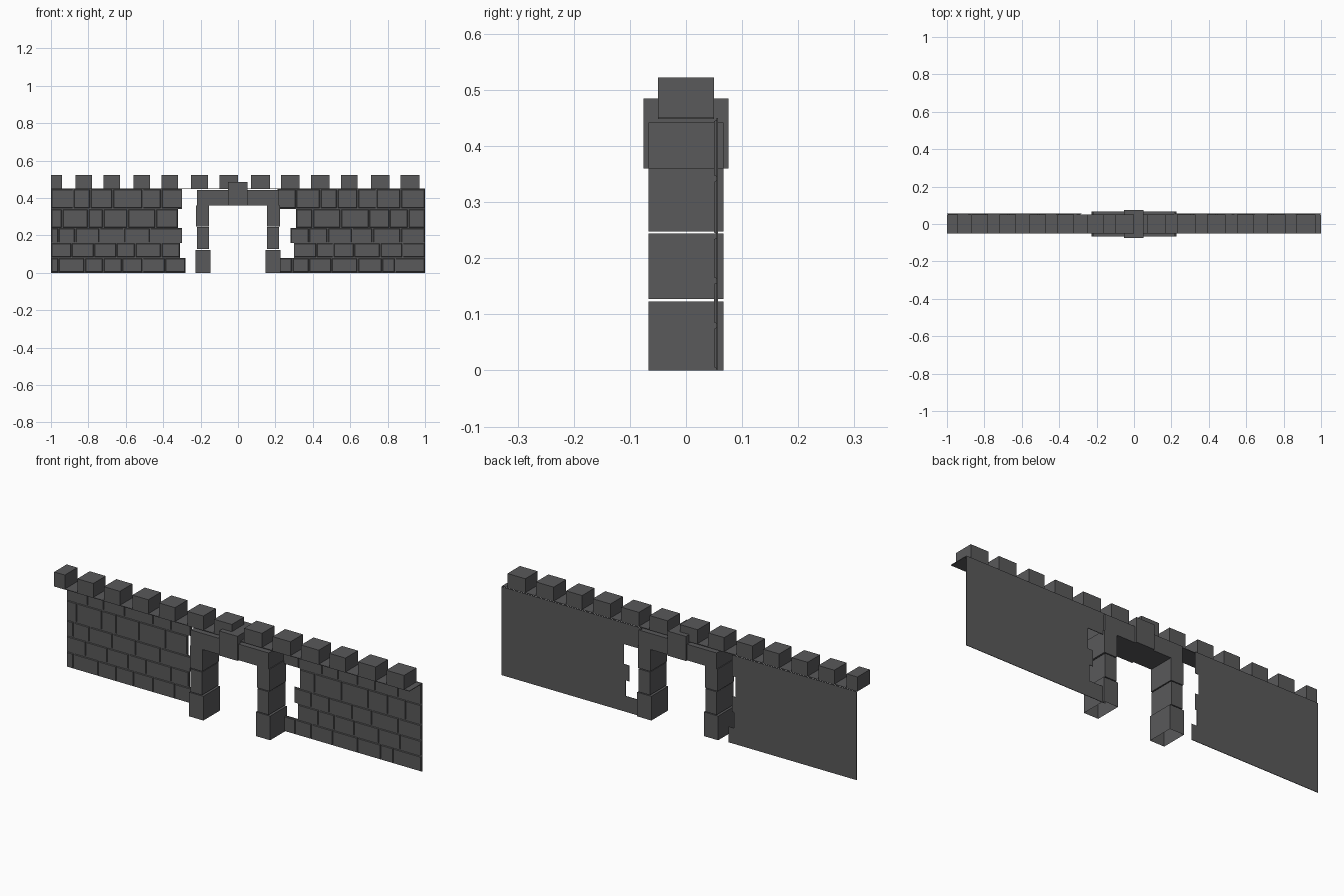
import bpy
import bmesh

old = bpy.data.objects.get("Cube")
if old:
    bpy.data.objects.remove(old, do_unlink=True)

# Single stone colour
stone = bpy.data.materials.new("dark_grey_stone")
stone.use_nodes = True
colour = (0.1, 0.1, 0.103, 1)
stone.diffuse_color = colour
bsdf = stone.node_tree.nodes["Principled BSDF"]
bsdf.inputs["Base Color"].default_value = colour
bsdf.inputs["Roughness"].default_value = 0.9

DEPTH = 0.05      # half depth of the walkway, also the brick face plane
MORTAR = 0.0545   # front plane of the mortar
BACK = 0.057      # rear plane of the wall
GAP = 0.006       # half width of a mortar joint


def finish(name, bm):
    mesh = bpy.data.meshes.new(name)
    bm.to_mesh(mesh)
    bm.free()
    mesh.materials.append(stone)
    obj = bpy.data.objects.new(name, mesh)
    bpy.context.collection.objects.link(obj)
    return obj


def add_box(bm, x, y, z, taper=0.0, open_bottom=False):
    """Box between the given ranges; taper narrows its front (-y) face."""
    geom = bmesh.ops.create_cube(bm, size=1)
    for v in geom["verts"]:
        inset = taper if v.co.y < 0 else 0
        pick = [span[0 if c < 0 else 1] for span, c in zip((x, y, z), v.co)]
        pick[0] += inset if v.co.x < 0 else -inset
        pick[2] += inset if v.co.z < 0 else -inset
        v.co = pick
    if open_bottom:
        faces = {f for v in geom["verts"] for f in v.link_faces}
        low = min(faces, key=lambda f: f.calc_center_median().z)
        bmesh.ops.delete(bm, geom=[low], context="FACES_ONLY")


# Brick courses: heights, and joints along x in hundredths
levels = [0, 0.08, 0.16, 0.24, 0.342, 0.45]
courses = {
    "right": [
        (-100, -96, -82, -72, -62, -51, -39, -28),
        (-100, -89, -77, -65, -55, -41, -31),
        (-100, -96, -87, -74, -61, -47, -30),
        (-100, -94, -80, -72, -59, -44, -32),
        (-100, -88, -79, -67, -51, -41, -30),
    ],
    "left": [
        (21, 29, 38, 50, 64, 77, 84, 100),
        (30, 42, 51, 62, 76, 88, 100),
        (28, 38, 48, 61, 72, 87, 100),
        (31, 40, 55, 70, 81, 91, 100),
        (21, 31, 44, 53, 64, 74, 87, 100),
    ],
}

for side, rows in courses.items():
    # Raised bricks with sloped edges
    bm = bmesh.new()
    for joints, low, high in zip(rows, levels, levels[1:]):
        for a, b in zip(joints, joints[1:]):
            add_box(bm, (a / 100 + GAP / 2, b / 100 - GAP / 2),
                    (DEPTH, MORTAR + 0.001),
                    (low + GAP / 2, high - GAP / 2), taper=GAP / 2)
    finish(side + "_wall_bricks", bm)

    # Mortar sheet whose inner edge steps with the courses
    end, inner = (-1, -1) if side == "right" else (1, 0)
    outline = [(end, levels[0])]
    for joints, low, high in zip(rows, levels, levels[1:]):
        outline += [(joints[inner] / 100, low), (joints[inner] / 100, high)]
    outline.append((end, levels[-1]))
    bm = bmesh.new()
    face = bm.faces.new([bm.verts.new((x, MORTAR, z)) for x, z in outline])
    moved = bmesh.ops.extrude_face_region(bm, geom=[face], use_keep_orig=True)
    for item in moved["geom"]:
        if isinstance(item, bmesh.types.BMVert):
            item.co.y = BACK
    bmesh.ops.recalc_face_normals(bm, faces=bm.faces)
    finish(side + "_wall_backing", bm)

# Thin walkway along the top
bm = bmesh.new()
add_box(bm, (-1, 1), (-DEPTH, DEPTH), (0.448, 0.451))
finish("walkway", bm)

# Battlements
merlons = [(-100, -94), (-87, -78), (-72, -63), (-56, -47), (-41, -32),
           (-25, -16), (-10, 0), (7, 17), (23, 33), (39, 49),
           (55, 64), (71, 81), (87, 97)]
bm = bmesh.new()
for a, b in merlons:
    add_box(bm, (a / 100, b / 100), (-DEPTH, DEPTH), (0.45, 0.522))
finish("battlements", bm)

# Gate pillars of three blocks, lintels on both sides, and keystone
blocks = [(0.148, 0.228, 0, 0.123), (0.156, 0.22, 0.127, 0.244),
          (0.154, 0.224, 0.248, 0.36)]
for side, s in (("left", 1), ("right", -1)):
    bm = bmesh.new()
    for a, b, low, high in blocks:
        add_box(bm, sorted((s * a, s * b)), (-0.067, 0.067), (low, high),
                open_bottom=low == 0)
    finish(side + "_gate_pillar", bm)
    bm = bmesh.new()
    add_box(bm, sorted((s * 0.05, s * 0.22)), (-0.067, 0.067), (0.36, 0.442))
    finish(side + "_lintel", bm)

bm = bmesh.new()
add_box(bm, (-0.053, 0.05), (-0.076, 0.076), (0.36, 0.485))
finish("keystone", bm)
